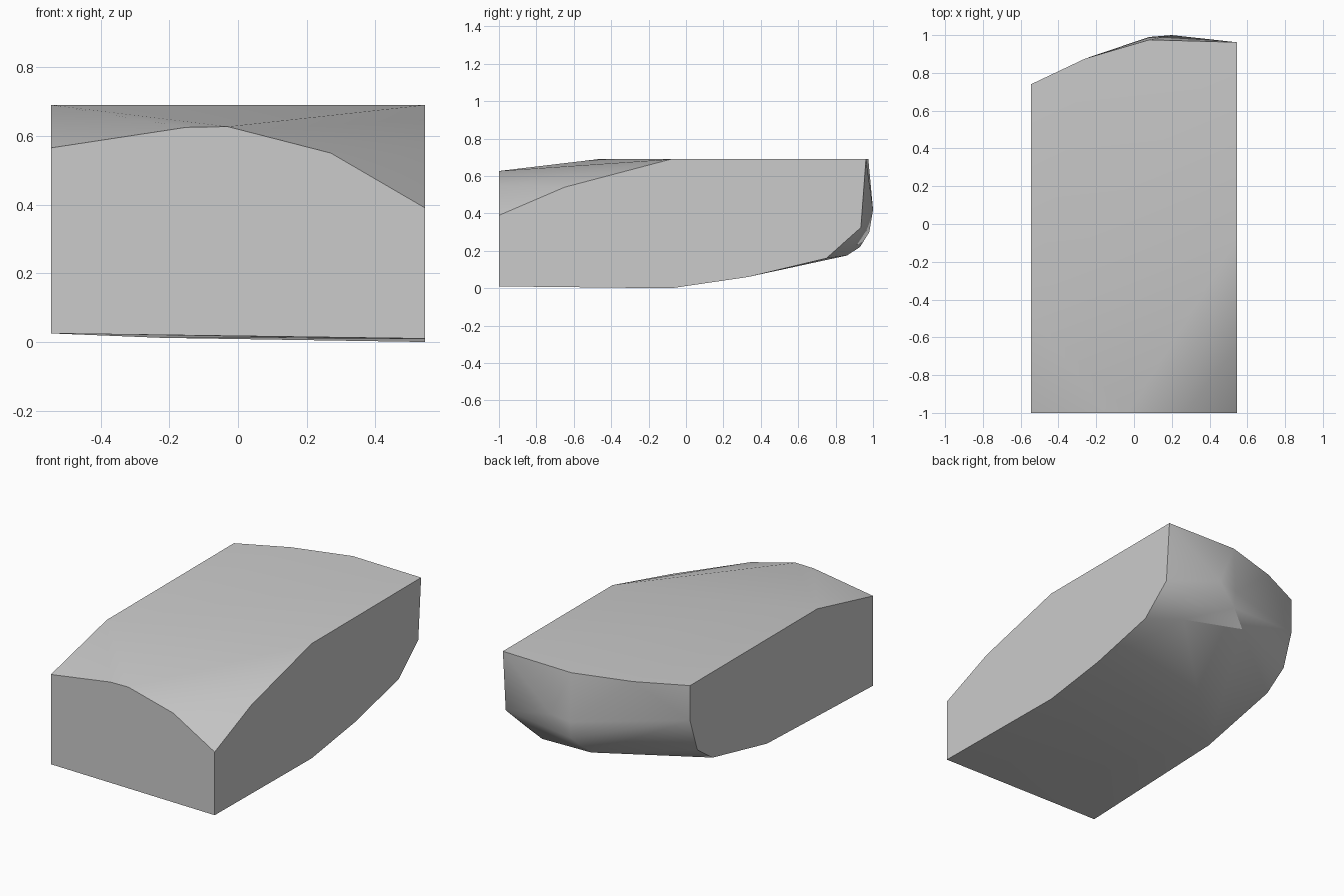
import bpy
import bmesh
import math

# Remove the default object
default_cube = bpy.data.objects.get("Cube")
if default_cube:
    bpy.data.objects.remove(default_cube, do_unlink=True)

HALF_WIDTH = 0.545
FRONT = -1.0
TOP = 0.69


def make_material(name, colour):
    material = bpy.data.materials.new(name)
    material.use_nodes = True
    material.diffuse_color = colour
    shader = material.node_tree.nodes.get("Principled BSDF")
    shader.inputs["Base Color"].default_value = colour
    shader.inputs["Roughness"].default_value = 0.8
    return material


# Side wall outlines as (y, z), each on its own flat cut plane
left_wall = [(FRONT, 0.39), (-0.65, 0.54), (-0.08, TOP), (0.962, TOP),
             (0.935, 0.325), (0.75, 0.16), (0.33, 0.06), (-0.08, 0), (FRONT, 0.01)]
right_wall = [(FRONT, 0.565), (-0.47, TOP), (0.74, TOP), (0.74, 0.48),
              (0.67, 0.277), (0.525, 0.175), (0.01, 0.062), (FRONT, 0.025)]

# Upper rim of the front cut as (x, z)
front_rim = [(-0.15, 0.625), (-0.03, 0.627), (0.27, 0.55)]

# Rear rim of the flat top as (x, y)
rear_rim = [(-0.26, 0.875), (0.08, 0.975)]

# Bulging rear ridge and shallow underside as (x, y, z)
rear_ridge = [(0.2, 1.0, 0.42), (0.08, 0.99, 0.4), (0.08, 0.98, 0.3),
              (-0.02, 0.93, 0.22), (0.355, 0.86, 0.175)]
underside = [(-0.22, -0.45, 0.012)]

points = [(HALF_WIDTH, y, z) for y, z in left_wall]
points += [(-HALF_WIDTH, y, z) for y, z in right_wall]
points += [(x, FRONT, z) for x, z in front_rim]
points += [(x, y, TOP) for x, y in rear_rim]
points += rear_ridge + underside

# Wrap the outlines in one convex block
bm = bmesh.new()
for point in points:
    bm.verts.new(point)
hull = bmesh.ops.convex_hull(bm, input=bm.verts[:])
loose = [v for v in bm.verts if not v.link_faces]
bmesh.ops.delete(bm, geom=loose, context="VERTS")

# Merge coplanar triangles into clean flat faces
bmesh.ops.dissolve_limit(bm, angle_limit=0.005, verts=bm.verts[:], edges=bm.edges[:])
bmesh.ops.recalc_face_normals(bm, faces=bm.faces[:])

mesh = bpy.data.meshes.new("stone_block")
bm.to_mesh(mesh)
bm.free()
mesh.materials.append(make_material("pale grey", (0.6, 0.6, 0.6, 1)))

stone_block = bpy.data.objects.new("stone_block", mesh)
bpy.context.collection.objects.link(stone_block)

# Soften the gentle slopes, keep the cut edges crisp
bpy.ops.object.select_all(action="DESELECT")
stone_block.select_set(True)
bpy.context.view_layer.objects.active = stone_block
bpy.ops.object.shade_smooth_by_angle(angle=math.radians(35))
